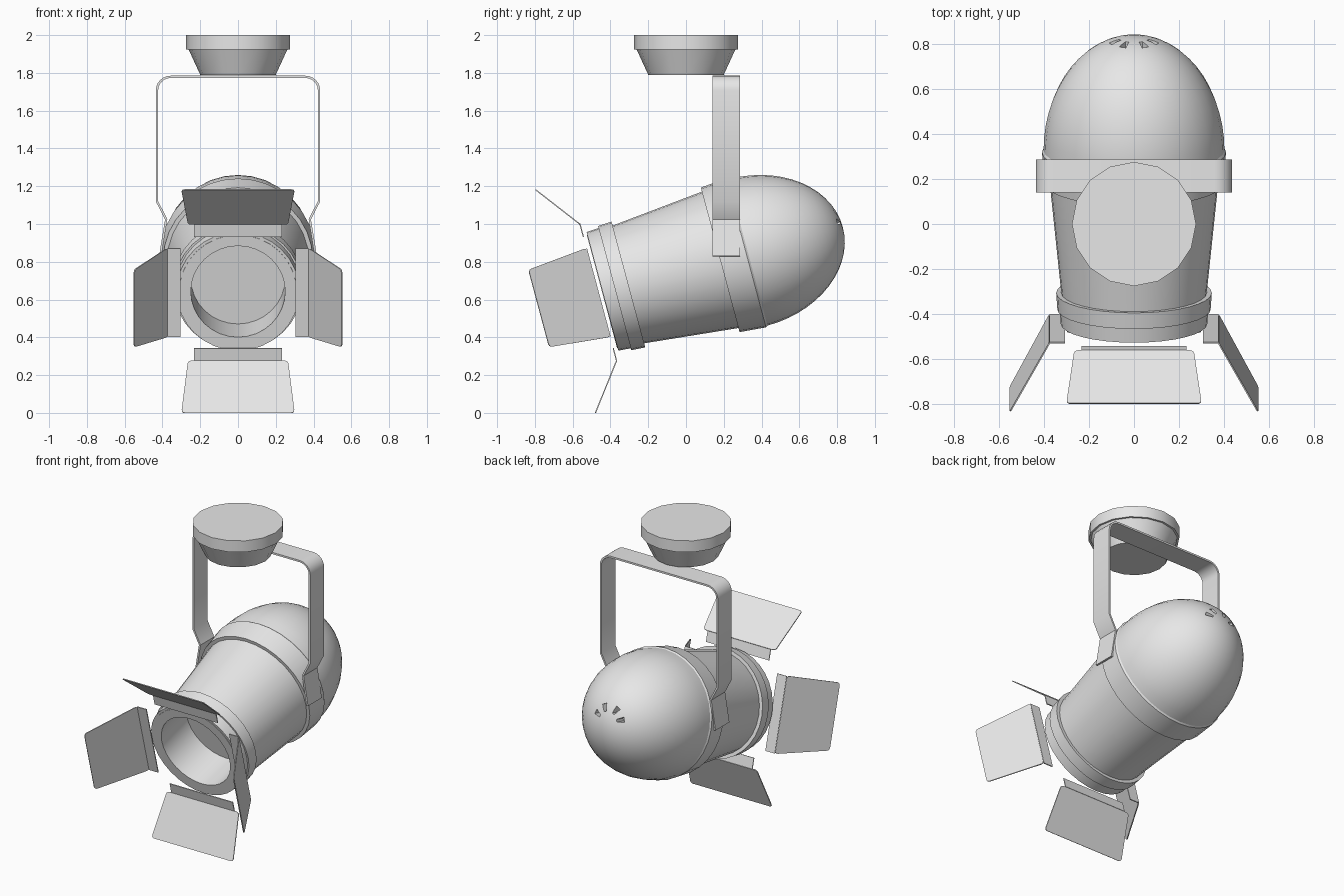
import bpy, bmesh, math
from mathutils import Matrix, Vector

cube = bpy.data.objects.get("Cube")
if cube:
    bpy.data.objects.remove(cube)

GREY = (0.8, 0.8, 0.8, 1)
mat = bpy.data.materials.new("grey metal")
mat.use_nodes = True
mat.diffuse_color = GREY
mat.node_tree.nodes["Principled BSDF"].inputs["Base Color"].default_value = GREY

# The lamp head is modelled along +y, then tilted and moved into place
HEAD = Matrix.Translation((0, -0.445, 0.6425)) @ Matrix.Rotation(math.radians(15), 4, 'X')


def finish(bm, name, matrix=Matrix()):
    bmesh.ops.recalc_face_normals(bm, faces=bm.faces)
    me = bpy.data.meshes.new(name)
    bm.to_mesh(me)
    bm.free()
    me.materials.append(mat)
    ob = bpy.data.objects.new(name, me)
    ob.matrix_world = matrix
    bpy.context.collection.objects.link(ob)
    return ob


def apply(ob, mod):
    bpy.context.view_layer.objects.active = ob
    bpy.ops.object.modifier_apply(modifier=mod.name)


def thicken(ob, amount):
    mod = ob.modifiers.new("thickness", 'SOLIDIFY')
    mod.thickness, mod.offset = amount, 0
    apply(ob, mod)


def smooth(ob):
    bpy.ops.object.select_all(action='DESELECT')
    ob.select_set(True)
    bpy.context.view_layer.objects.active = ob
    bpy.ops.object.shade_smooth_by_angle(angle=math.radians(30))


def lathe(name, profile, axis, steps, matrix=Matrix(), closed=False):
    """Turn (radius, distance along axis) points around the axis."""
    axis = Vector(axis)
    bm = bmesh.new()
    vs = [bm.verts.new(Vector((r, 0, 0)) + axis * a) for r, a in profile]
    pairs = list(zip(vs, vs[1:])) + ([(vs[-1], vs[0])] if closed else [])
    edges = [bm.edges.new(p) for p in pairs]
    bmesh.ops.spin(bm, geom=vs + edges, axis=axis, cent=(0, 0, 0),
                   angle=math.tau, steps=steps)
    bmesh.ops.remove_doubles(bm, verts=bm.verts, dist=0.0005)
    return finish(bm, name, matrix)


Y, Z = (0, 1, 0), (0, 0, 1)

# Ceiling base
smooth(lathe("ceiling_base", [(0, 1.79), (0.2, 1.79), (0.262, 1.925), (0.275, 1.925),
                              (0.275, 2), (0, 2)], Z, 16))

# Barrel with its front recess, and the two rings around its mouth
smooth(lathe("barrel", [(0, 0.27), (0.25, 0.27), (0.25, 0), (0.31, 0), (0.318, 0.1),
                        (0.375, 0.66), (0, 0.66)], Y, 32, HEAD))
smooth(lathe("front_ring", [(0.3, 0.003), (0.325, 0.003), (0.33, 0.075), (0.3, 0.075)],
             Y, 32, HEAD, True))
smooth(lathe("clamp_ring", [(0.3, 0.07), (0.34, 0.07), (0.345, 0.145), (0.3, 0.145)],
             Y, 32, HEAD, True))

# Rear dome with its band
dome_profile = [(0, 0.648), (0.396, 0.648), (0.408, 0.79)]
for i in range(15):
    t = math.radians(90) * i / 14
    dome_profile.append((0.401 * math.cos(t), 0.8 + 0.52 * math.sin(t)))
dome = lathe("rear_dome", dome_profile, Y, 32, HEAD)

# Fan of vent slots cut near the tip of the dome
bm = bmesh.new()
for angle in (20, 63, 117, 160):
    spin = Matrix.Rotation(-math.radians(angle), 4, 'Y')
    outline = [(0.065, -0.008), (0.112, -0.016), (0.112, 0.016), (0.065, 0.008)]
    face = bm.faces.new([bm.verts.new(spin @ Vector((r, 1.24, w))) for r, w in outline])
    ext = bmesh.ops.extrude_face_region(bm, geom=[face])
    bmesh.ops.translate(bm, vec=(0, 0.2, 0),
                        verts=[g for g in ext["geom"] if isinstance(g, bmesh.types.BMVert)])
cutter = finish(bm, "vent_cutter", HEAD)
cutter.hide_render = True
bpy.context.view_layer.update()
cut = dome.modifiers.new("vents", 'BOOLEAN')
cut.operation, cut.object, cut.solver = 'DIFFERENCE', cutter, 'EXACT'
apply(dome, cut)
bpy.data.objects.remove(cutter)
smooth(dome)

# Yoke: a bent flat strip, mirrored left to right
half = [(0, 1.779)]
for i in range(7):
    t = math.radians(90 - 15 * i)
    half.append((0.357 + 0.072 * math.cos(t), 1.707 + 0.072 * math.sin(t)))
half += [(0.429, 1.12), (0.38, 1.025), (0.412, 0.83)]
path = [(-x, z) for x, z in reversed(half[1:])] + half
bm = bmesh.new()
rows = [[bm.verts.new((x, y, z)) for y in (0.14, 0.285)] for x, z in path]
for a, b in zip(rows, rows[1:]):
    bm.faces.new((a[0], a[1], b[1], b[0]))
yoke = finish(bm, "yoke")
thicken(yoke, 0.012)
smooth(yoke)

# Square barn door frame with rounded corners
bm = bmesh.new()
f = bm.faces.new([bm.verts.new((sx * 0.315, -0.02, sz * 0.315))
                  for sx, sz in ((-1, -1), (1, -1), (1, 1), (-1, 1))])
bmesh.ops.bevel(bm, geom=list(bm.verts), offset=0.05, segments=4, profile=0.5,
                affect='VERTICES')
inner = bm.faces[:]
bmesh.ops.inset_region(bm, faces=inner, thickness=0.014)
bmesh.ops.delete(bm, geom=inner, context='FACES')
frame = finish(bm, "door_frame", HEAD)
thicken(frame, 0.012)


def barn_door(name, angle, strip_half, base_half, end_half, end):
    """Hinge strip in the frame plane plus a flared panel; end is (y, out)."""
    bm = bmesh.new()
    panel = [bm.verts.new(p) for p in (
        (-base_half, -0.02, 0.374), (base_half, -0.02, 0.374),
        (end_half, end[0], end[1]), (-end_half, end[0], end[1]))]
    bm.faces.new(panel)
    bmesh.ops.bevel(bm, geom=panel, offset=0.018, segments=3, profile=0.5,
                    affect='VERTICES')
    bm.faces.new([bm.verts.new(p) for p in (
        (-strip_half, -0.02, 0.305), (strip_half, -0.02, 0.305),
        (strip_half, -0.02, 0.374), (-strip_half, -0.02, 0.374))])
    turn = Matrix.Rotation(math.radians(angle), 4, 'Y')
    door = finish(bm, name, HEAD @ turn)
    thicken(door, 0.006)


# Four barn doors
for name, angle in (("top_door", 0), ("bottom_door", 180)):
    barn_door(name, angle, 0.232, 0.265, 0.3, (-0.2, 0.612))
for name, angle in (("left_door", 90), ("right_door", -90)):
    barn_door(name, angle, 0.242, 0.244, 0.212, (-0.346, 0.55))
